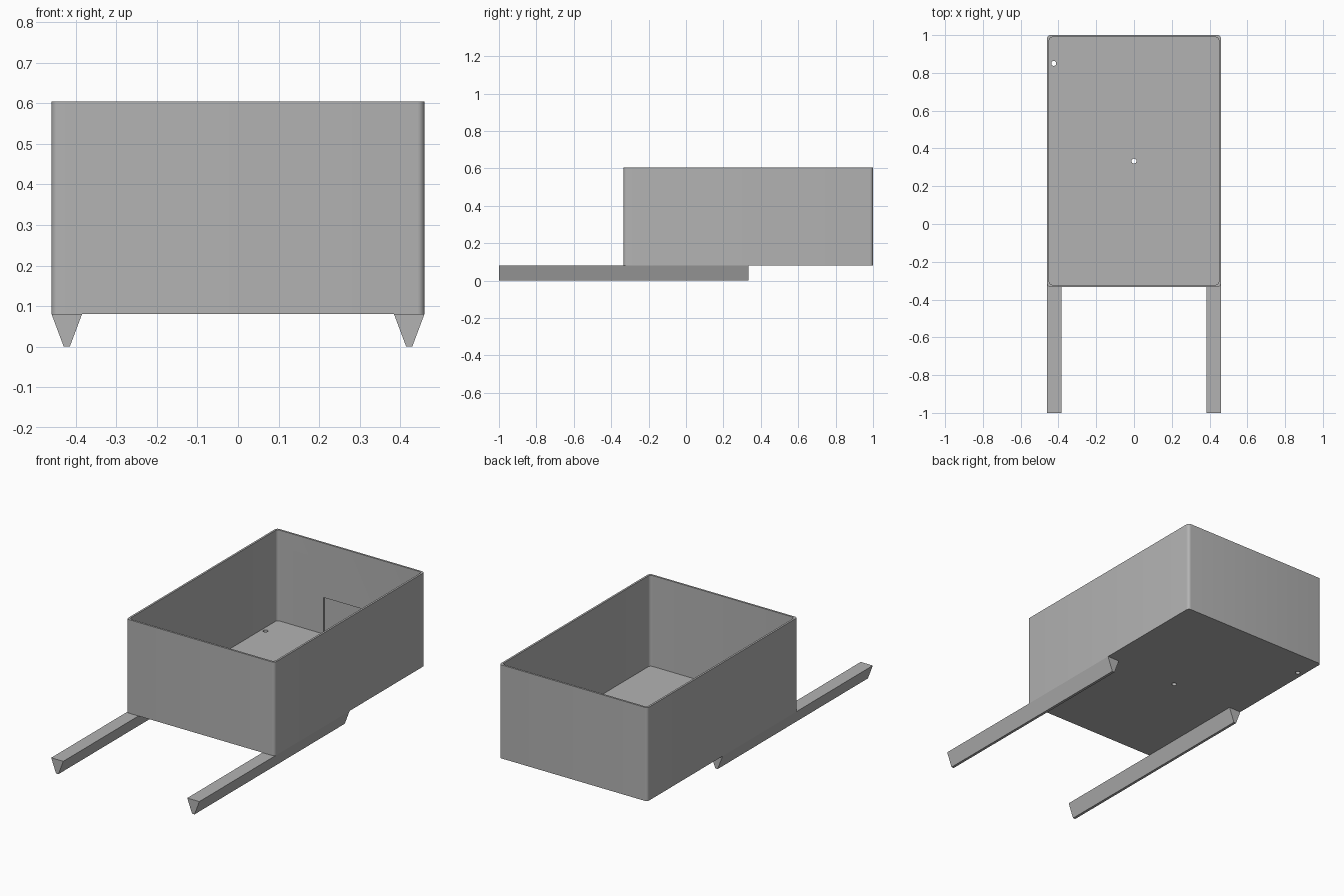
import bpy, bmesh, math

cube = bpy.data.objects.get("Cube")
if cube:
    bpy.data.objects.remove(cube)

# Overall measurements
HALF_W, FRONT, BACK = 0.46, -0.333, 1.0
BASE, TOP = 0.08, 0.605
WALL, FLOOR, RADIUS = 0.011, 0.015, 0.017

grey = bpy.data.materials.new("plain_grey")
grey.use_nodes = True
colour = (0.45, 0.45, 0.45, 1)
grey.diffuse_color = colour
grey.node_tree.nodes["Principled BSDF"].inputs["Base Color"].default_value = colour


def prism(name, outline, direction):
    """Extrude a closed outline of 3D points along a direction."""
    bm = bmesh.new()
    face = bm.faces.new([bm.verts.new(p) for p in outline])
    moved = bmesh.ops.extrude_face_region(bm, geom=[face])["geom"]
    bmesh.ops.translate(bm, vec=direction,
                        verts=[v for v in moved if isinstance(v, bmesh.types.BMVert)])
    bmesh.ops.recalc_face_normals(bm, faces=bm.faces)
    mesh = bpy.data.meshes.new(name)
    bm.to_mesh(mesh)
    bm.free()
    mesh.materials.append(grey)
    obj = bpy.data.objects.new(name, mesh)
    bpy.context.collection.objects.link(obj)
    return obj


def rounded_rect(x0, x1, y0, y1, z, r, steps=6):
    """Outline of a horizontal rectangle with rounded corners."""
    centres = [(x1 - r, y1 - r), (x0 + r, y1 - r), (x0 + r, y0 + r), (x1 - r, y0 + r)]
    points = []
    for corner, (cx, cy) in enumerate(centres):
        for i in range(steps + 1):
            a = math.pi / 2 * (corner + i / steps)
            points.append((cx + r * math.cos(a), cy + r * math.sin(a), z))
    return points


def cut(target, cutter):
    """Subtract the cutter from the target and discard it."""
    mod = target.modifiers.new("cut", "BOOLEAN")
    mod.operation, mod.solver, mod.object = "DIFFERENCE", "EXACT", cutter
    bpy.context.view_layer.objects.active = target
    bpy.ops.object.modifier_apply(modifier=mod.name)
    bpy.data.objects.remove(cutter)


# Open box with rounded upright corners
box = prism("open_box", rounded_rect(-HALF_W, HALF_W, FRONT, BACK, BASE, RADIUS),
            (0, 0, TOP - BASE))
cut(box, prism("cavity", rounded_rect(-HALF_W + WALL, HALF_W - WALL, FRONT + WALL,
                                      BACK - WALL, BASE + FLOOR, RADIUS), (0, 0, 1)))

# Shallow recess on the inside of the back wall
y = BACK - WALL - 0.05
cut(box, prism("recess", [(-0.16, y, BASE + FLOOR), (0.16, y, BASE + FLOOR),
                          (0.16, y, 0.3), (-0.16, y, 0.3)], (0, 0.056, 0)))

# Drain holes through the floor
for hx, hy in ((0, 0.333), (-0.425, 0.85)):
    cut(box, prism("hole", rounded_rect(hx - 0.013, hx + 0.013, hy - 0.013, hy + 0.013,
                                        0, 0.0129), (0, 0, 0.2)))

# Tapered runners under the box, reaching out in front
runners = []
for side, name in ((1, "left_runner"), (-1, "right_runner")):
    section = [(0.46, BASE), (0.385, BASE), (0.415, 0), (0.43, 0)]
    runners.append(prism(name, [(side * x, -1, z) for x, z in section], (0, 1.333, 0)))

# Smooth the rounded corners, keep real edges sharp
bpy.ops.object.select_all(action="DESELECT")
for obj in [box] + runners:
    obj.select_set(True)
bpy.context.view_layer.objects.active = box
bpy.ops.object.shade_smooth_by_angle(angle=math.radians(30))
